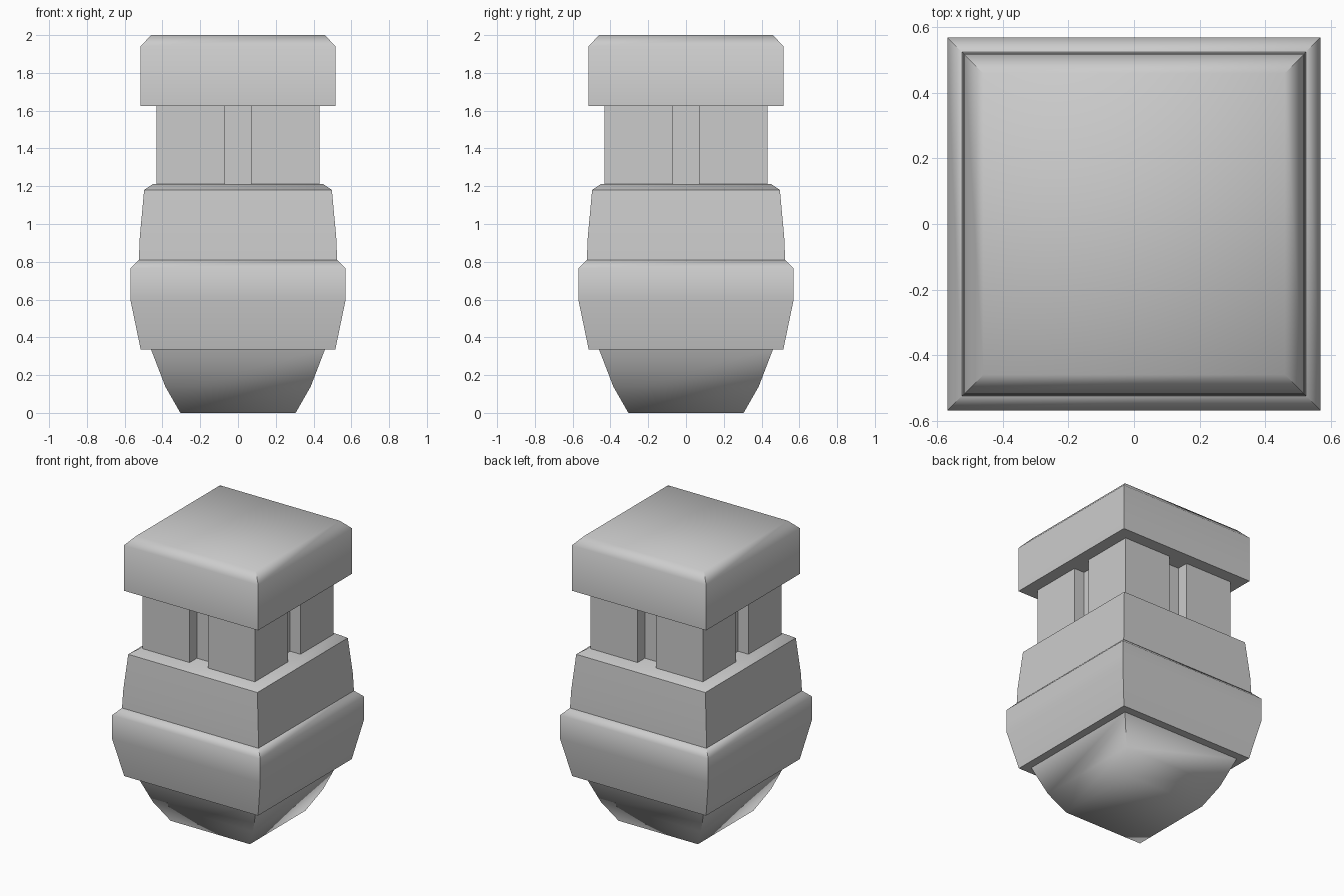
import bpy, bmesh
from math import radians
from mathutils import Matrix, Vector

if "Cube" in bpy.data.objects:
    bpy.data.objects.remove(bpy.data.objects["Cube"], do_unlink=True)

# One plain grey for the whole model
GREY = (0.6, 0.6, 0.6, 1)
grey = bpy.data.materials.new("plain_grey")
grey.use_nodes = True
grey.diffuse_color = GREY
grey.node_tree.nodes["Principled BSDF"].inputs["Base Color"].default_value = GREY


def loft(name, outline, profile):
    """Stack scaled copies of an outline through (scale, height) pairs and cap both ends."""
    bm = bmesh.new()
    rings = [[bm.verts.new((x * s, y * s, z)) for x, y in outline] for s, z in profile]
    n = len(outline)
    for low, high in zip(rings, rings[1:]):
        for i in range(n):
            j = (i + 1) % n
            bm.faces.new((low[i], low[j], high[j], high[i]))
    bm.faces.new(rings[0][::-1])
    bm.faces.new(rings[-1])
    mesh = bpy.data.meshes.new(name)
    bm.to_mesh(mesh)
    bm.free()
    mesh.materials.append(grey)
    obj = bpy.data.objects.new(name, mesh)
    bpy.context.collection.objects.link(obj)
    bpy.ops.object.select_all(action='DESELECT')
    obj.select_set(True)
    bpy.context.view_layer.objects.active = obj
    bpy.ops.object.shade_smooth_by_angle(angle=radians(50))
    return obj


SQUARE = [(-1, -1), (1, -1), (1, 1), (-1, 1)]

# Tapered foot, with a softly shaded underside
foot = loft("foot", SQUARE, [(0.305, 0), (0.385, 0.14), (0.46, 0.335)])
for edge in foot.data.edges:
    if all(foot.data.vertices[v].co.z < 0.2 for v in edge.vertices):
        edge.use_edge_sharp = False

# Two swelling body bands
loft("lower_band", SQUARE, [(0.515, 0.335), (0.57, 0.6), (0.57, 0.765), (0.525, 0.81)])
loft("upper_band", SQUARE, [(0.525, 0.81), (0.52, 0.93), (0.497, 1.18), (0.45, 1.212)])

# Neck with a vertical slot in the middle of each side
HALF, SLOT, FLOOR = 0.432, 0.07, 0.352
corner = [(SLOT, -FLOOR), (SLOT, -HALF), (HALF, -HALF), (HALF, -SLOT), (FLOOR, -SLOT)]
neck = []
for turn in range(4):
    rotation = Matrix.Rotation(radians(90 * turn), 2)
    neck += [tuple(rotation @ Vector(p)) for p in corner]
loft("slotted_neck", neck, [(1, 1.212), (1, 1.625)])

# Bevelled cap
loft("cap", SQUARE, [(0.517, 1.625), (0.517, 1.94), (0.46, 2)])
